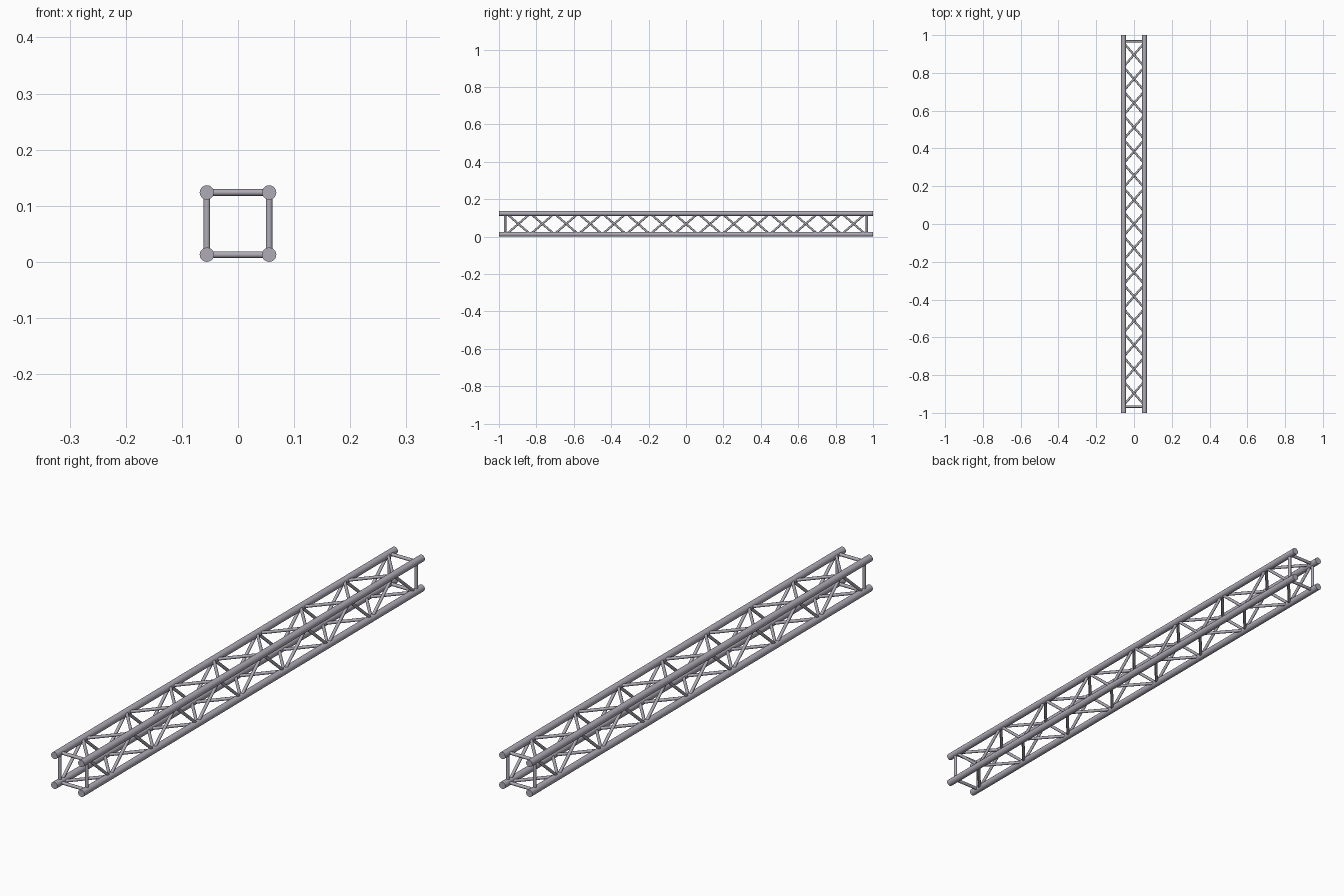
import bpy
import bmesh
from mathutils import Vector, Matrix

cube = bpy.data.objects.get("Cube")
if cube:
    bpy.data.objects.remove(cube, do_unlink=True)

HALF = 0.0555      # half the distance between main tubes
MID = 0.0683       # height of the truss axis
CHORD_R = 0.0128
BRACE_R = 0.0056
BAYS = 15
START = -0.96
PITCH = 2 * -START / BAYS

metal = bpy.data.materials.new("aluminium_grey")
metal.use_nodes = True
colour = (0.43, 0.41, 0.47, 1)
metal.diffuse_color = colour
metal.node_tree.nodes["Principled BSDF"].inputs["Base Color"].default_value = colour


def tubes(name, spans, radius, sides):
    """One object holding a capped round tube for each (start, end) pair."""
    bm = bmesh.new()
    for a, b in spans:
        a, b = Vector(a), Vector(b)
        axis = b - a
        turn = axis.to_track_quat('Z', 'Y').to_matrix().to_4x4()
        bmesh.ops.create_cone(bm, cap_ends=True, segments=sides, radius1=radius,
                              radius2=radius, depth=axis.length,
                              matrix=Matrix.Translation((a + b) / 2) @ turn)
    for f in bm.faces:
        f.smooth = len(f.verts) == 4
    mesh = bpy.data.meshes.new(name)
    bm.to_mesh(mesh)
    bm.free()
    mesh.materials.append(metal)
    obj = bpy.data.objects.new(name, mesh)
    bpy.context.collection.objects.link(obj)


def point(corner, y):
    return (corner[0] * HALF, y, MID + corner[1] * HALF)


corners = {"top_left": (1, 1), "top_right": (-1, 1),
           "bottom_right": (-1, -1), "bottom_left": (1, -1)}

# Four long main tubes
for name, c in corners.items():
    tubes(name + "_chord", [(point(c, -1), point(c, 1))], CHORD_R, 20)

# Zigzag bracing on each face, starting from the first corner named
faces = {"top": ("top_left", "top_right"),
         "bottom": ("bottom_right", "bottom_left"),
         "left": ("top_left", "bottom_left"),
         "right": ("bottom_right", "top_right")}
for name, pair in faces.items():
    ends = [corners[p] for p in pair]
    spans = [(point(ends[i % 2], START + i * PITCH),
              point(ends[(i + 1) % 2], START + (i + 1) * PITCH)) for i in range(BAYS)]
    tubes(name + "_zigzag_brace", spans, BRACE_R, 12)

# Square frames near both ends
for name, y in (("front", -0.967), ("back", 0.967)):
    spans = [(point(corners[a], y), point(corners[b], y)) for a, b in faces.values()]
    tubes(name + "_end_frame", spans, 0.006, 12)
